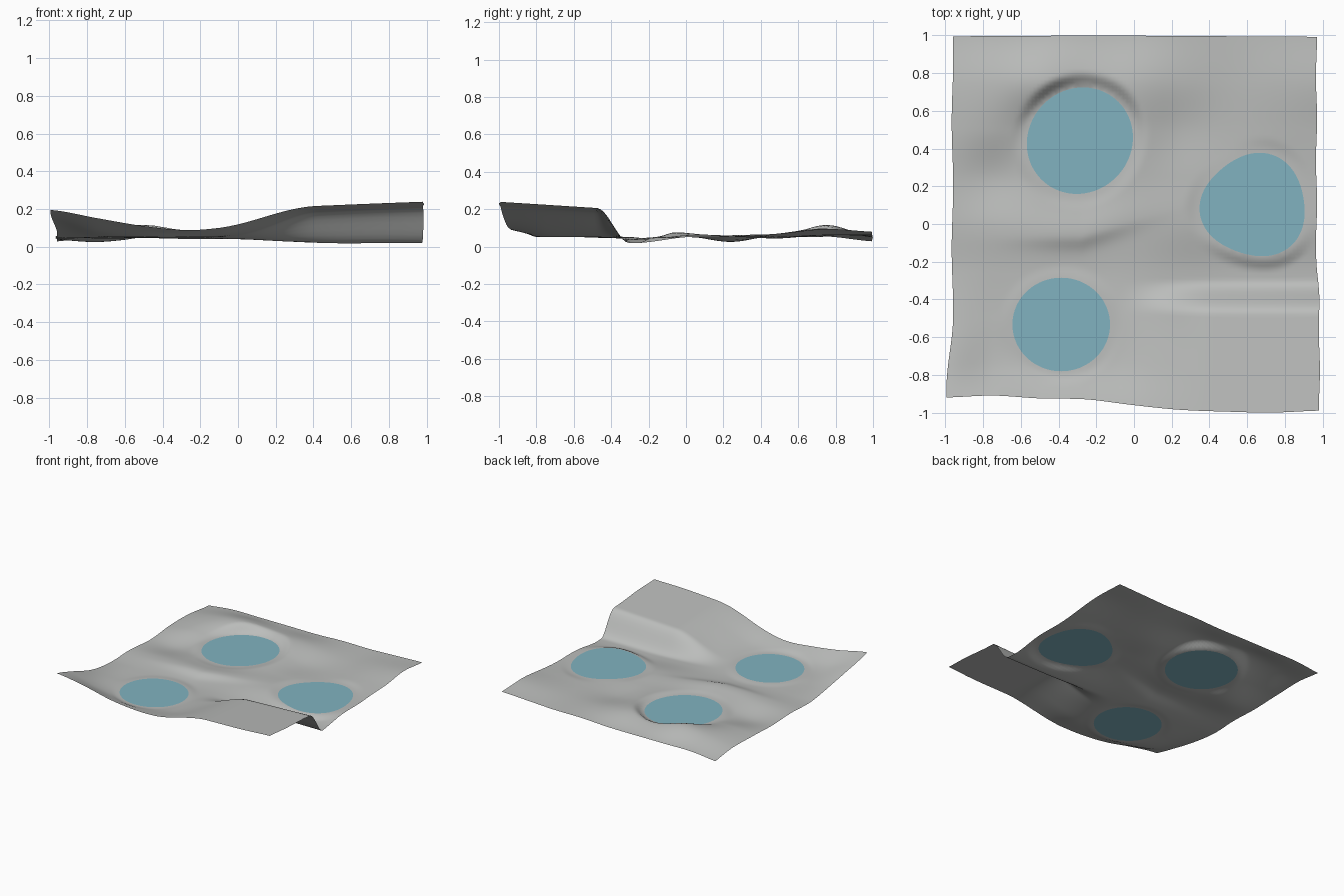
import bpy, bmesh, math
from mathutils import Vector
from mathutils.geometry import delaunay_2d_cdt

if "Cube" in bpy.data.objects:
    bpy.data.objects.remove(bpy.data.objects["Cube"])

def material(name, rgb):
    m = bpy.data.materials.new(name)
    m.diffuse_color = (*rgb, 1)
    m.use_nodes = True
    m.node_tree.nodes["Principled BSDF"].inputs["Base Color"].default_value = m.diffuse_color
    return m

GROUND = material("pale grey ground", (0.50, 0.51, 0.50))
WATER = material("blue green water", (0.22, 0.45, 0.53))
LEVEL = 0.05

# coarse heights in hundredths: rows from back to front, columns left to right
H = [[2.5, 5, 5, 5, 5, 6, 6, 7, 8],
     [5, 9, 11.5, 9, 9.5, 7, 6, 8, 9.5],
     [5, 7, 5, 5, 7.5, 4.5, 5, 6.5, 7],
     [4, 2.5, 4.5, 5, 6, 5.5, 5, 5, 5.5],
     [5, 5.5, 6, 5.5, 5.5, 6, 5, 5, 5],
     [4.5, 4.5, 4.5, 4, 4, 3, 2, 2, 2],
     [8, 5, 5, 5, 5, 3.5, 3, 3, 3],
     [15, 8, 5, 5, 7, 8, 8, 8, 8],
     [21, 18.5, 13, 10, 11.5, 13, 14, 14, 14]]

# puddles: centre x, centre y, radius x, radius y, wobble, lobes, phase
PUDDLES = [("back_puddle", -0.287, 0.442, 0.281, 0.282, 0.03, 2, 45),
           ("right_puddle", 0.638, 0.097, 0.278, 0.272, 0.05, 3, 70),
           ("front_puddle", -0.386, -0.533, 0.259, 0.248, 0.0, 2, 0)]

def smooth(a, b, v):
    t = max(0.0, min(1.0, (v - a) / (b - a)))
    return t * t * (3 - 2 * t)

def spline(p, t):
    n = len(p) - 1
    i = min(n - 1, max(0, int(t)))
    f = t - i
    a, b, c, d = p[max(i - 1, 0)], p[i], p[i + 1], p[min(i + 2, n)]
    return b + 0.5 * f * (c - a + f * (2*a - 5*b + 4*c - d + f * (3*(b - c) + d - a)))

def wobble(p, t):
    return 1 + p[5] * math.cos(p[6] * (t - math.radians(p[7])))

def puddle_ratio(p, x, y):
    dx, dy = (x - p[1]) / p[3], (y - p[2]) / p[4]
    return math.hypot(dx, dy) / wobble(p, math.atan2(dy, dx))

def height(x, y):
    s = max(0, min(8, (x + 1) * 4))
    r = max(0, min(8, (1 - y) * 4))
    z = spline([spline(row, s) for row in H], r) / 100
    # low curved ridge in front of the back puddle
    yc = -0.065 + 0.3 * max(0, x + 0.28)
    d = y - yc
    z += 0.022 * math.exp(-(d / (0.06 if d < 0 else 0.12))**2 - ((x + 0.28) / 0.32)**2)
    # raised shelf with a steep bank at the front right
    shelf = 0.165 + 0.04 * x + 0.035 * (-y - 0.45) / 0.55
    m = smooth(-0.1, 0.42, x) * smooth(0.30, 0.475, -y)
    z += (shelf - z) * m
    # level ground at the puddles
    for p in PUDDLES:
        z += (LEVEL - z) * (1 - smooth(1.0, 1.3, puddle_ratio(p, x, y)))
    return max(z, 0.0)

# slightly wandering outer edge
FRONT = [-0.92, -0.91, -0.925, -0.93, -0.96, -0.985, -0.995, -1.0, -0.99]

def place(u, v):
    k = smooth(0.55, 1.0, -v)
    left = -0.963 - 0.03 * k + 0.004 * math.sin(9 * v)
    right = 0.968 + 0.015 * smooth(0.2, 0.45, -v) + 0.003 * math.sin(14 * v)
    x = left + (right - left) * (u + 1) / 2
    front = spline(FRONT, (u + 1) * 4)
    back = 1.0 - 0.006 * abs(u + 0.2)
    return x, front + (back - front) * (v + 1) / 2

# triangulate one sheet whose edges follow the puddle outlines
N = 100
pts, edges = [], []
for p in PUDDLES:
    start, n = len(pts), 96
    for i in range(n):
        t = 2 * math.pi * i / n
        w = wobble(p, t)
        pts.append(Vector((p[1] + p[3] * w * math.cos(t), p[2] + p[4] * w * math.sin(t))))
        edges.append((start + i, start + (i + 1) % n))
border = {}
for j in range(N + 1):
    for i in range(N + 1):
        x, y = place(2 * i / N - 1, 2 * j / N - 1)
        if all(abs(puddle_ratio(p, x, y) - 1) > 0.03 for p in PUDDLES):
            border[i, j] = len(pts)
            pts.append(Vector((x, y)))
for i in range(N):
    for a, b in (((i, 0), (i + 1, 0)), ((i, N), (i + 1, N)),
                 ((0, i), (0, i + 1)), ((N, i), (N, i + 1))):
        edges.append((border[a], border[b]))
verts, _, faces, *_ = delaunay_2d_cdt(pts, edges, [], 1, 1e-5)

def build(name, test, mat):
    bm = bmesh.new()
    cache = {}
    for f in faces:
        c = sum((verts[i] for i in f), Vector((0, 0))) / len(f)
        if not test(c.x, c.y):
            continue
        for i in f:
            if i not in cache:
                cache[i] = bm.verts.new((*verts[i], height(*verts[i])))
        face = bm.faces.new([cache[i] for i in f])
        face.smooth = True
        face.normal_update()
        if face.normal.z < 0:
            face.normal_flip()
    me = bpy.data.meshes.new(name)
    bm.to_mesh(me)
    bm.free()
    me.materials.append(mat)
    ob = bpy.data.objects.new(name, me)
    bpy.context.collection.objects.link(ob)

# ground sheet, then the water surfaces filling its openings
build("ground", lambda x, y: all(puddle_ratio(p, x, y) > 1 for p in PUDDLES), GROUND)
for p in PUDDLES:
    build(p[0], lambda x, y: puddle_ratio(p, x, y) <= 1, WATER)
